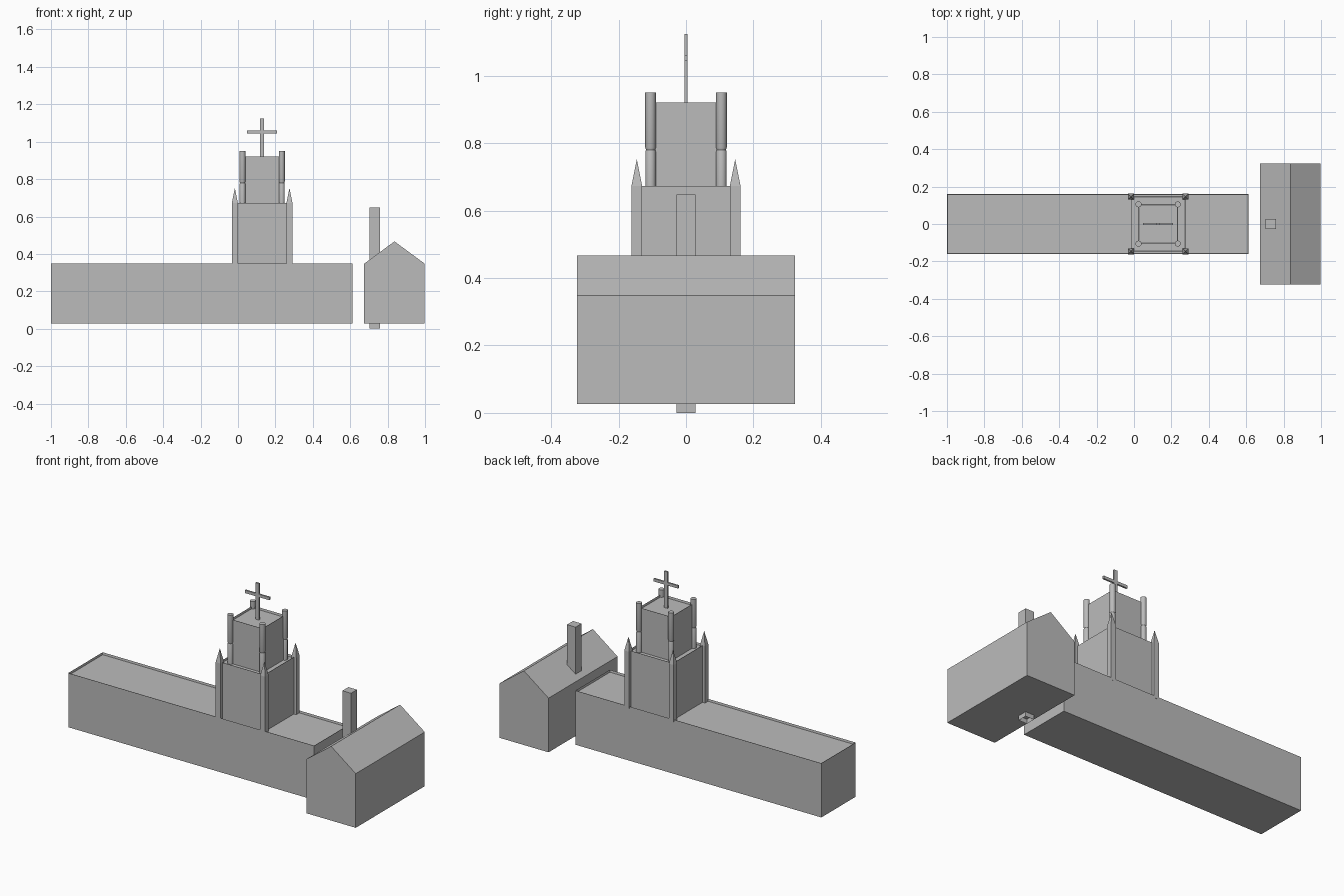
import bpy, bmesh
from math import pi

cube = bpy.data.objects.get("Cube")
if cube:
    bpy.data.objects.remove(cube, do_unlink=True)

stone = bpy.data.materials.new("grey_stone")
stone.use_nodes = True
GREY = (0.5, 0.5, 0.5, 1)
stone.diffuse_color = GREY
stone.node_tree.nodes["Principled BSDF"].inputs["Base Color"].default_value = GREY


def finish(name, bm):
    bmesh.ops.recalc_face_normals(bm, faces=bm.faces)
    mesh = bpy.data.meshes.new(name)
    bm.to_mesh(mesh)
    bm.free()
    mesh.materials.append(stone)
    obj = bpy.data.objects.new(name, mesh)
    bpy.context.collection.objects.link(obj)
    return obj


def box_mesh(lo, hi):
    bm = bmesh.new()
    bmesh.ops.create_cube(bm, size=1)
    for v in bm.verts:
        v.co = [lo[i] if v.co[i] < 0 else hi[i] for i in range(3)]
    return bm


def top_face(bm):
    return max(bm.faces, key=lambda f: f.calc_center_median().z)


def box(name, lo, hi):
    return finish(name, box_mesh(lo, hi))


# Block with a flat roof sunk behind a thin parapet
def parapet_block(name, lo, hi, rim=0.003, sink=0.013):
    bm = box_mesh(lo, hi)
    roof = top_face(bm)
    bmesh.ops.inset_individual(bm, faces=[roof], thickness=rim)
    for v in roof.verts:
        v.co.z -= sink
    return finish(name, bm)


# Square post ending in a pointed cap
def pinnacle(name, x, y, r, z0, z1, tip):
    bm = box_mesh((x - r, y - r, z0), (x + r, y + r, z1))
    cap = bmesh.ops.extrude_discrete_faces(bm, faces=[top_face(bm)])["faces"][0]
    for v in cap.verts:
        v.co = (x, y, tip)
    bmesh.ops.remove_doubles(bm, verts=bm.verts, dist=0.0001)
    return finish(name, bm)


# Round shaft from a spun profile
def shaft(name, x, y, profile):
    bm = bmesh.new()
    verts = [bm.verts.new((r, 0, z)) for r, z in profile]
    edges = [bm.edges.new(pair) for pair in zip(verts, verts[1:])]
    bmesh.ops.spin(bm, geom=verts + edges, axis=(0, 0, 1), cent=(0, 0, 0),
                   angle=2 * pi, steps=16)
    bmesh.ops.remove_doubles(bm, verts=bm.verts, dist=0.0001)
    bmesh.ops.translate(bm, verts=bm.verts, vec=(x, y, 0))
    obj = finish(name, bm)
    bpy.context.view_layer.objects.active = obj
    obj.select_set(True)
    bpy.ops.object.shade_smooth_by_angle(angle=0.6)
    obj.select_set(False)


BASE, EAVES = 0.027, 0.348
TX = 0.129  # tower centre

# Long nave
parapet_block("nave", (-1, -0.161, BASE), (0.612, 0.161, EAVES))

# Two-stage tower
LOW, HIGH = 0.146, 0.105
parapet_block("lower_tower", (TX - LOW, -LOW, EAVES - 0.013),
              (TX + LOW, LOW, 0.672))
parapet_block("upper_tower", (TX - HIGH, -HIGH, 0.655),
              (TX + HIGH, HIGH, 0.92))

# Corner posts and shafts
column = [(0, 0.658), (0.0155, 0.658), (0.0155, 0.775), (0.0135, 0.78),
          (0.016, 0.787), (0.016, 0.95), (0, 0.95)]
for sx, side in ((-1, "right"), (1, "left")):
    for sy, end in ((-1, "front"), (1, "back")):
        pinnacle(f"{end}_{side}_pinnacle", TX + sx * LOW, sy * LOW, 0.016,
                 EAVES - 0.013, 0.672, 0.752)
        shaft(f"{end}_{side}_shaft", TX + sx * HIGH, sy * HIGH, column)

# Roof cross
box("cross_upright", (TX - 0.011, -0.005, 0.905), (TX + 0.011, 0.005, 1.123))
box("cross_arm", (TX - 0.08, -0.005, 1.043), (TX + 0.08, 0.005, 1.06))

# Gabled side house
X0, X1, DEPTH = 0.675, 0.998, 0.323
bm = bmesh.new()
gable = [(X0, BASE), (X1, BASE), (X1, EAVES), ((X0 + X1) / 2, 0.467), (X0, EAVES)]
face = bm.faces.new([bm.verts.new((x, -DEPTH, z)) for x, z in gable])
wall = bmesh.ops.extrude_face_region(bm, geom=[face])["geom"]
bmesh.ops.translate(bm, vec=(0, 2 * DEPTH, 0),
                    verts=[g for g in wall if isinstance(g, bmesh.types.BMVert)])
bm.faces.ensure_lookup_table()
if len([f for f in bm.faces if len(f.verts) == 5]) < 2:
    bm.faces.new([v for v in bm.verts if v.co.y < 0])
finish("gabled_house", bm)

# Chimney, open underneath
bm = box_mesh((0.704, -0.028, 0), (0.76, 0.028, 0.648))
bottom = min(bm.faces, key=lambda f: f.calc_center_median().z)
bmesh.ops.delete(bm, geom=[bottom], context="FACES_ONLY")
finish("chimney", bm)
